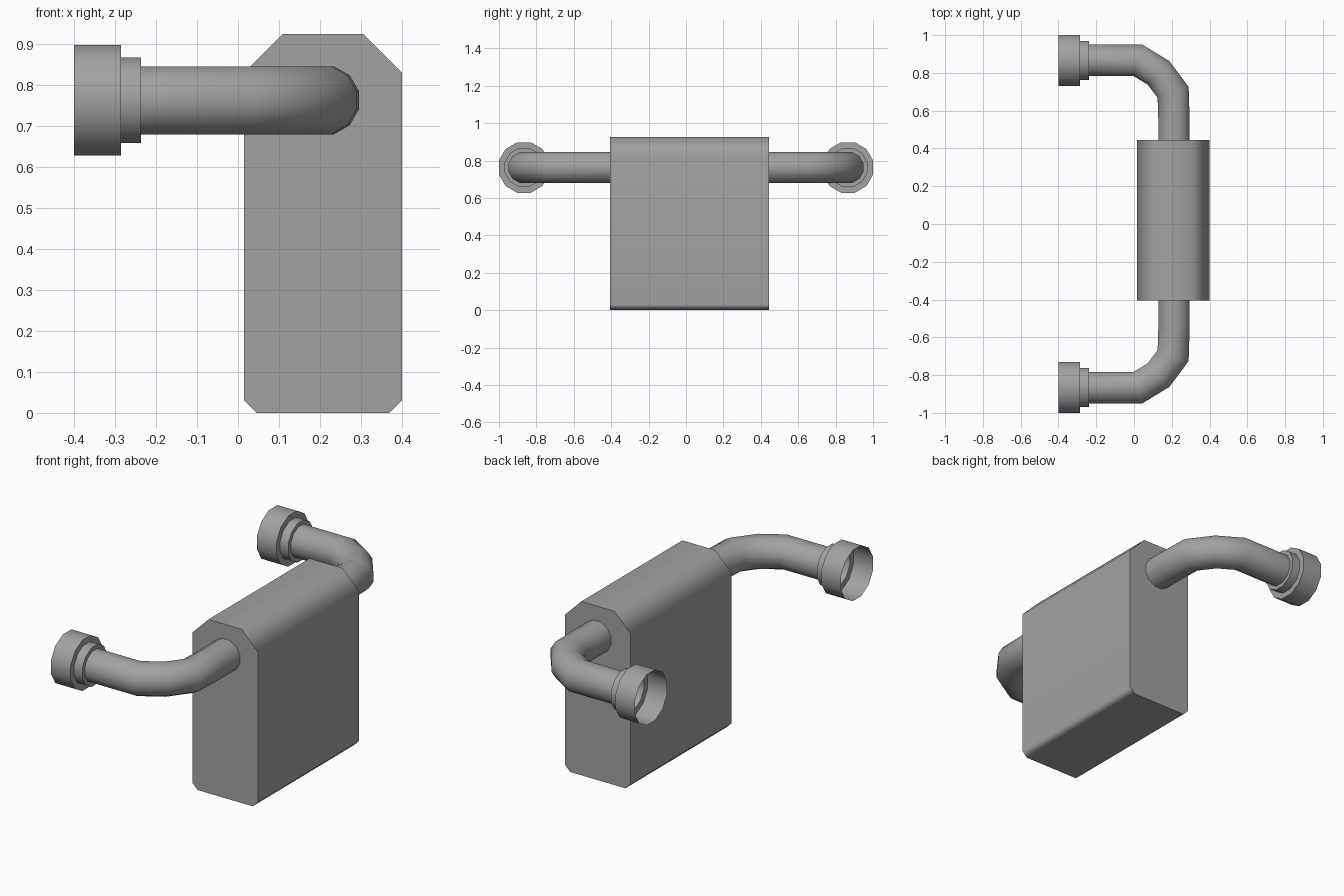
import bpy, bmesh, math
from mathutils import Vector

cube = bpy.data.objects.get("Cube")
if cube:
    bpy.data.objects.remove(cube, do_unlink=True)

grey = bpy.data.materials.new("plain grey")
grey.use_nodes = True
colour = (0.36, 0.36, 0.36, 1)
grey.diffuse_color = colour
grey.node_tree.nodes["Principled BSDF"].inputs["Base Color"].default_value = colour


def finish(name, bm):
    """Turn a bmesh into a smooth shaded object with sharp steps."""
    bmesh.ops.recalc_face_normals(bm, faces=bm.faces)
    mesh = bpy.data.meshes.new(name)
    bm.to_mesh(mesh)
    bm.free()
    mesh.materials.append(grey)
    obj = bpy.data.objects.new(name, mesh)
    bpy.context.collection.objects.link(obj)
    bpy.ops.object.select_all(action='DESELECT')
    obj.select_set(True)
    bpy.context.view_layer.objects.active = obj
    bpy.ops.object.shade_smooth_by_angle(angle=math.radians(50))
    return obj


# Hanging block: chamfered outline extruded along y
X0, X1, TOP, BACK, FRONT = 0.015, 0.40, 0.925, 0.445, -0.405
BIG, SMALL = 0.095, 0.03
outline = [(X0 + SMALL, 0), (X1 - SMALL, 0), (X1, SMALL), (X1, TOP - BIG),
           (X1 - BIG, TOP), (X0 + BIG, TOP), (X0, TOP - BIG), (X0, SMALL)]
bm = bmesh.new()
face = bm.faces.new([bm.verts.new((x, FRONT, z)) for x, z in outline])
new = bmesh.ops.extrude_face_region(bm, geom=[face], use_keep_orig=True)["geom"]
bmesh.ops.translate(bm, vec=(0, BACK - FRONT, 0),
                    verts=[v for v in new if isinstance(v, bmesh.types.BMVert)])
block = finish("hanging_block", bm)
block.modifiers.new("even_shading", 'WEIGHTED_NORMAL').keep_sharp = True

# Arm: open wall cup, stepped collar and bent tube, swept as one surface
SIDES, AXIS_Z, AXIS_Y = 12, 0.763, 0.866
CUP, COLLAR, TUBE = 0.135, 0.104, 0.083
stations = [(-0.40, AXIS_Y, CUP), (-0.285, AXIS_Y, CUP), (-0.285, AXIS_Y, COLLAR),
            (-0.237, AXIS_Y, COLLAR), (-0.237, AXIS_Y, TUBE), (0.022, AXIS_Y, TUBE),
            (0.13, 0.80, TUBE), (0.207, 0.697, TUBE), (0.212, 0.545, TUBE),
            (0.212, 0.40, TUBE)]
points = [Vector((x, y, 0)) for x, y, r in stations]
bm = bmesh.new()
rings = []
for p, (x, y, apothem) in zip(points, stations):
    i = points.index(p)
    before = [q for q in points[:i] if q != p]
    after = [q for q in points[i:] if q != p]
    d_in = (p - before[-1]).normalized() if before else None
    d_out = (after[0] - p).normalized() if after else d_in
    d_in = d_in or d_out
    along = (d_in + d_out).normalized()
    mitre = 1 / along.dot(d_in)
    side = Vector((-along.y, along.x, 0)) * mitre
    radius = apothem / math.cos(math.pi / SIDES)
    ring = []
    for k in range(SIDES):
        a = (k + 0.5) * math.tau / SIDES
        offset = side * math.cos(a) + Vector((0, 0, math.sin(a)))
        ring.append(bm.verts.new(p + Vector((0, 0, AXIS_Z)) + offset * radius))
    rings.append(ring)
for a, b in zip(rings, rings[1:]):
    for k in range(SIDES):
        n = (k + 1) % SIDES
        bm.faces.new((a[k], a[n], b[n], b[k]))
arms = finish("wall_arms", bm)
mirror = arms.modifiers.new("front_arm", 'MIRROR')
mirror.use_axis = (False, True, False)
mirror.use_mirror_merge = False
